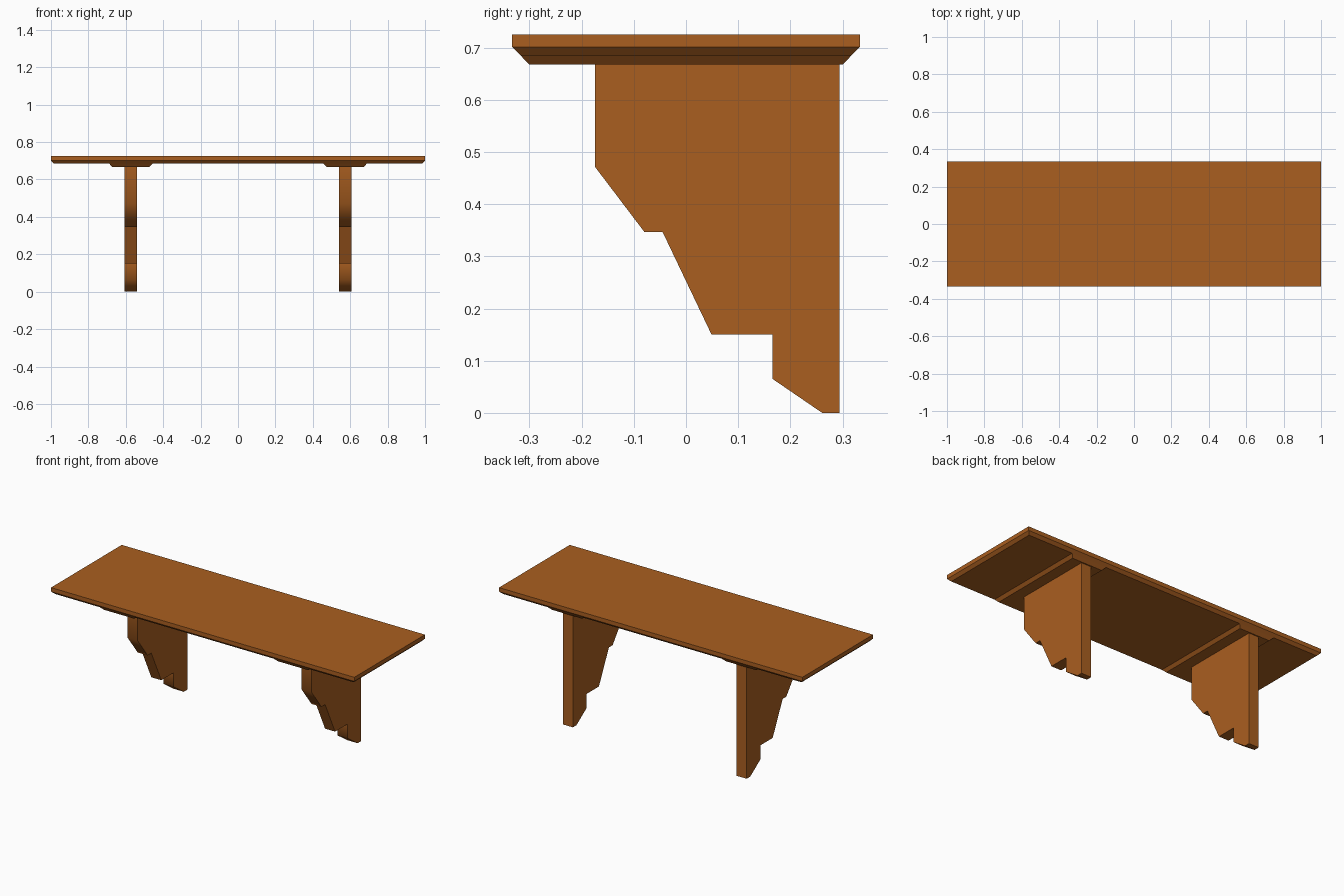
import bpy, bmesh, math

if "Cube" in bpy.data.objects:
    bpy.data.objects.remove(bpy.data.objects["Cube"])

wood = bpy.data.materials.new("warm brown wood")
wood.diffuse_color = (0.40, 0.114, 0.0145, 1)
wood.use_nodes = True
wood.node_tree.nodes["Principled BSDF"].inputs["Base Color"].default_value = wood.diffuse_color


def add_object(name, bm):
    bmesh.ops.recalc_face_normals(bm, faces=bm.faces[:])
    mesh = bpy.data.meshes.new(name)
    bm.to_mesh(mesh)
    bm.free()
    mesh.materials.append(wood)
    ob = bpy.data.objects.new(name, mesh)
    bpy.context.collection.objects.link(ob)
    return ob


def stacked_rects(name, cx, levels):
    """Loft rectangles (half x, half y, z) from bottom to top."""
    bm = bmesh.new()
    rings = [[bm.verts.new((cx + sx * hx, sy * hy, z))
              for sx, sy in ((-1, -1), (1, -1), (1, 1), (-1, 1))]
             for hx, hy, z in levels]
    for a, b in zip(rings, rings[1:]):
        for i in range(4):
            j = (i + 1) % 4
            bm.faces.new((a[i], a[j], b[j], b[i]))
    bm.faces.new(rings[0][::-1])
    bm.faces.new(rings[-1])
    return add_object(name, bm)


def extruded_profile(name, cx, half, profile):
    """Extrude a (y, z) outline along x."""
    bm = bmesh.new()
    face = bm.faces.new([bm.verts.new((cx - half, y, z)) for y, z in profile])
    out = bmesh.ops.extrude_face_region(bm, geom=[face])["geom"]
    bmesh.ops.translate(bm, vec=(2 * half, 0, 0),
                        verts=[v for v in out if isinstance(v, bmesh.types.BMVert)])
    return add_object(name, bm)


# Shelf board with chamfered lower edge
stacked_rects("shelf_board", 0, [(0.984, 0.317, 0.685), (1, 0.333, 0.701), (1, 0.333, 0.725)])

# Stepped bracket outline
outline = [(-0.174, 0.668), (-0.174, 0.471), (-0.08, 0.347), (-0.045, 0.347),
           (0.049, 0.15), (0.166, 0.15), (0.166, 0.065), (0.261, 0), (0.294, 0),
           (0.294, 0.668)]

for side, x in (("left", -0.573), ("right", 0.573)):
    # Tapered mounting pad and bracket
    stacked_rects(side + "_pad", x, [(0.100, 0.301, 0.668), (0.116, 0.317, 0.685)])
    bracket = extruded_profile(side + "_bracket", x, 0.033, outline)
    bpy.ops.object.select_all(action='DESELECT')
    bracket.select_set(True)
    bpy.context.view_layer.objects.active = bracket
    bpy.ops.object.shade_smooth_by_angle(angle=math.radians(58))
